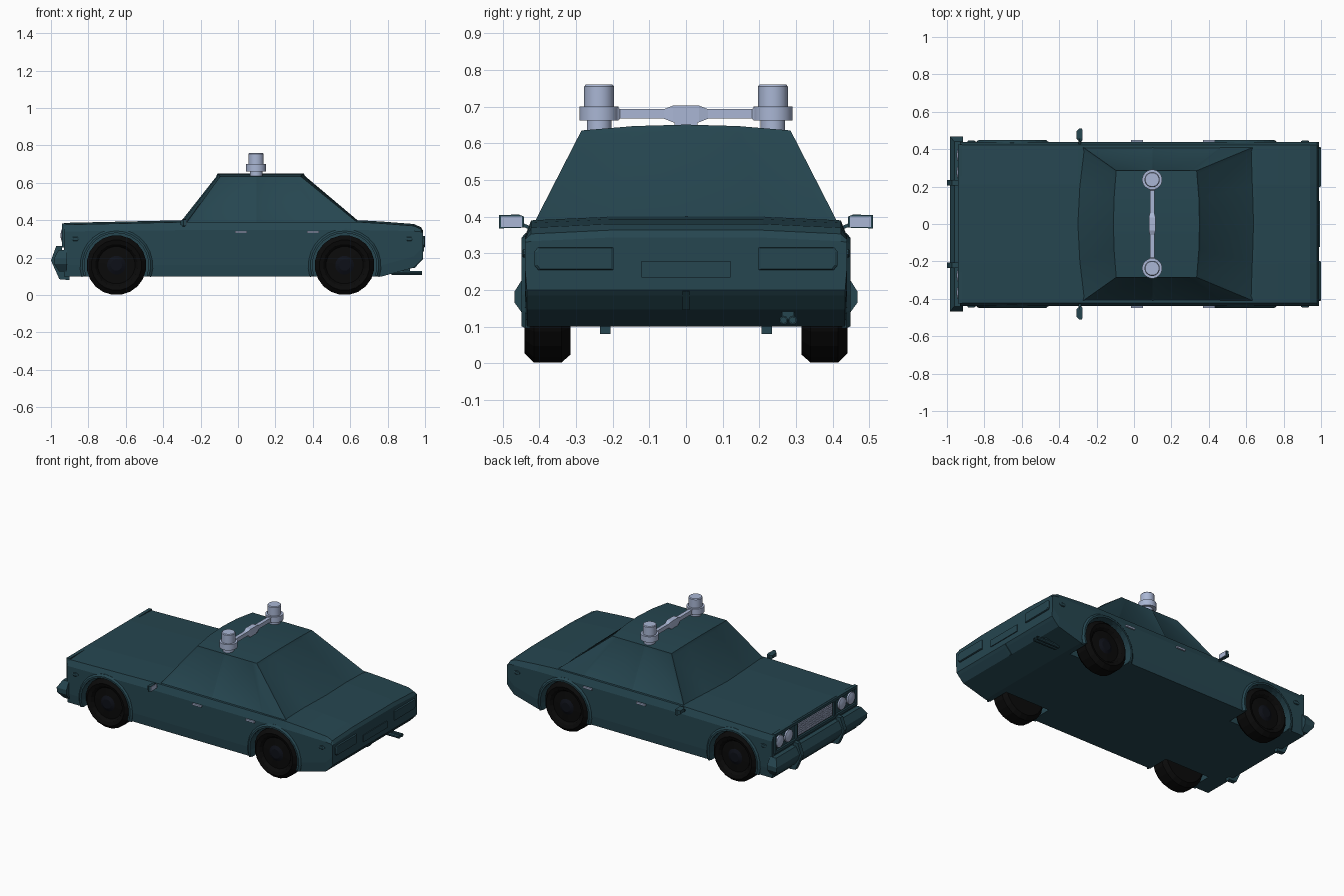
import bpy, bmesh, math
from mathutils import Vector, Matrix

if "Cube" in bpy.data.objects:
    bpy.data.objects.remove(bpy.data.objects["Cube"])


def material(name, rgb):
    m = bpy.data.materials.new(name)
    m.diffuse_color = (*rgb, 1)
    m.use_nodes = True
    m.node_tree.nodes["Principled BSDF"].inputs["Base Color"].default_value = m.diffuse_color
    return m


TEAL = material("dark teal paint", (0.019, 0.061, 0.080))
PALE = material("pale blue grey", (0.40, 0.47, 0.66))
BLACK = material("tyre black", (0.003, 0.003, 0.003))
HUB = material("hub dark navy", (0.004, 0.005, 0.009))


def finish(bm, name, mats, smooth=False):
    bmesh.ops.remove_doubles(bm, verts=bm.verts, dist=1e-5)
    bmesh.ops.recalc_face_normals(bm, faces=bm.faces)
    me = bpy.data.meshes.new(name)
    bm.to_mesh(me)
    bm.free()
    ob = bpy.data.objects.new(name, me)
    bpy.context.collection.objects.link(ob)
    for m in mats if isinstance(mats, list) else [mats]:
        me.materials.append(m)
    if smooth:
        bpy.ops.object.select_all(action='DESELECT')
        ob.select_set(True)
        bpy.context.view_layer.objects.active = ob
        bpy.ops.object.shade_smooth_by_angle(angle=math.radians(35))
    return ob


def loft(bm, rings, cap=True):
    """Skin closed rings of equal length."""
    vr = [[bm.verts.new(p) for p in r] for r in rings]
    n = len(vr[0])
    for a, b in zip(vr, vr[1:]):
        for i in range(n):
            bm.faces.new((a[i], a[(i + 1) % n], b[(i + 1) % n], b[i]))
    if cap:
        bm.faces.new(vr[0])
        bm.faces.new(vr[-1])


def box(name, x, y, z, mat):
    bm = bmesh.new()
    loft(bm, [[(x[0], y[0], h), (x[1], y[0], h), (x[1], y[1], h), (x[0], y[1], h)] for h in z])
    return finish(bm, name, mat)


def lathe(bm, profile, centre, axis, segs=20, squash=(1, 1)):
    """Revolve (radius, offset) pairs about an axis through centre."""
    rings = []
    for r, h in profile:
        ring = []
        for i in range(segs):
            a = math.tau * (i + 0.5) / segs
            u, v = r * math.cos(a) * squash[0], r * math.sin(a) * squash[1]
            p = {'X': (h, u, v), 'Y': (u, h, v), 'Z': (u, v, h)}[axis]
            ring.append(Vector(centre) + Vector(p))
        rings.append(ring)
    loft(bm, rings)


AXLES = (-0.65, 0.57)
W = 0.439

# Lower body: cross-sections (x, bottom, shoulder, top) along the length
bm = bmesh.new()
rings = []
for x, zb, zs, zt in [(-0.93, 0.10, 0.340, 0.388), (-0.30, 0.10, 0.347, 0.402),
                      (0.65, 0.10, 0.347, 0.402), (0.77, 0.10, 0.346, 0.395),
                      (0.94, 0.147, 0.342, 0.382), (0.978, 0.185, 0.338, 0.365),
                      (0.99, 0.20, 0.330, 0.345)]:
    half = [(W - 0.005, zb), (W, zb + 0.06), (W, zs), (W - 0.017, zt - 0.012), (0.21, zt - 0.002)]
    rings.append([(x, y, z) for y, z in half] + [(x, -y, z) for y, z in reversed(half)])
loft(bm, rings)
body = finish(bm, "body", TEAL)

# Wheel wells cut out of the body
bm = bmesh.new()
for x in AXLES:
    for s in (1, -1):
        lathe(bm, [(0.174, 0.29 * s), (0.174, 0.6 * s)], (x, 0, 0.16), 'Y', 28)
cutter = finish(bm, "wheel_well_cutter", TEAL)
cutter.hide_render = True
mod = body.modifiers.new("wells", 'BOOLEAN')
mod.operation, mod.solver, mod.object = 'DIFFERENCE', 'EXACT', cutter
bpy.context.view_layer.objects.active = body
body.select_set(True)
bpy.ops.object.modifier_apply(modifier="wells")
bpy.data.objects.remove(cutter)

# Cabin with inset windows
bm = bmesh.new()
T = (-1, -0.5, 0, 0.5, 1)


def row(x, bow, w, z, crown):
    return [bm.verts.new((x + bow * (1 - t * t), w * t, z + crown * (1 - t * t))) for t in T]


rows = [row(-0.275, -0.035, 0.412, 0.387, 0.01), row(-0.095, -0.015, 0.285, 0.635, 0.016),
        row(0.335, 0.015, 0.285, 0.635, 0.016), row(0.64, 0.012, 0.412, 0.387, 0.01)]
strips = [[bm.faces.new((a[i], a[i + 1], b[i + 1], b[i])) for i in range(4)]
          for a, b in zip(rows, rows[1:])]
panes = []
for i, s in ((0, -1), (-1, 1)):
    low = [rows[0][i]] + [bm.verts.new((x, 0.412 * s, 0.387)) for x in (0.10, 0.47)] + [rows[3][i]]
    top = [rows[1][i]] + [bm.verts.new((x, 0.285 * s, 0.635)) for x in (0.10, 0.30)] + [rows[2][i]]
    side = [bm.faces.new((low[k], low[k + 1], top[k + 1], top[k])) for k in range(3)]
    panes += side[:2]
bmesh.ops.recalc_face_normals(bm, faces=bm.faces)
for strip in (strips[0], strips[2]):
    bmesh.ops.inset_region(bm, faces=strip, thickness=0.02, depth=-0.006, use_even_offset=True)
bmesh.ops.inset_individual(bm, faces=panes, thickness=0.014, depth=-0.006, use_even_offset=True)
finish(bm, "cabin", TEAL, True)

# Wheels: tyre, dished rim and hub
TYRE = [(0, 0.428), (0.03, 0.428), (0.05, 0.418), (0.10, 0.414), (0.113, 0.432), (0.135, 0.44),
        (0.16, 0.415), (0.16, 0.34), (0.138, 0.315), (0, 0.315)]
for end, x in zip(("front", "rear"), AXLES):
    for side, s in (("left", -1), ("right", 1)):
        bm = bmesh.new()
        lathe(bm, [(r, y * s) for r, y in TYRE], (x, 0, 0.16), 'Y', 20)
        for f in bm.faces:
            c = f.calc_center_median()
            f.material_index = int(math.hypot(c.x - x, c.z - 0.16) < 0.05 and abs(c.y) > 0.4)
        finish(bm, f"{end}_{side}_wheel", [BLACK, HUB])
        # Arch flare above each wheel
        bm = bmesh.new()
        arc = []
        for k in range(17):
            a = math.radians(-19 + 218 * k / 16)
            arc.append([(x + r * math.cos(a), y * s, 0.16 + r * math.sin(a))
                        for r, y in ((0.172, 0.425), (0.172, 0.448), (0.183, 0.448), (0.196, 0.437), (0.196, 0.425))])
        loft(bm, arc)
        finish(bm, f"{end}_{side}_arch", TEAL)

# Side details: handles, markers, mirrors
for side, s in (("left", -1), ("right", 1)):
    for n, x in enumerate((0.015, 0.40)):
        box(f"{side}_door_handle_{n}", (x - 0.032, x + 0.032), sorted((0.436 * s, 0.449 * s)), (0.331, 0.342), PALE)
    for n, x in enumerate((-0.87, 0.915)):
        bm = bmesh.new()
        lathe(bm, [(0.022, 0.43 * s), (0.022, 0.443 * s), (0.016, 0.446 * s)], (x, 0, 0.30), 'Y', 12, (1, 0.55))
        finish(bm, f"{side}_side_marker_{n}", TEAL)
    # Tapered mirror shell with glass facing the rear
    bm = bmesh.new()
    loft(bm, [[(x, s * (0.476 + dy * k), 0.386 + dz * k) for dy, dz in
               ((-0.034, -0.016), (0.034, -0.018), (0.034, 0.018), (-0.02, 0.02), (-0.034, 0.014))]
              for x, k in ((-0.307, 0.6), (-0.292, 1), (-0.278, 1))])
    finish(bm, f"{side}_mirror", TEAL)
    box(f"{side}_mirror_glass", (-0.279, -0.275), sorted((0.447 * s, 0.505 * s)), (0.372, 0.401), PALE)
    bm = bmesh.new()
    loft(bm, [[(-0.29 + a, y * s, z + b) for a, b in ((-.006, -.005), (.006, -.005), (.006, .005), (-.006, .005))]
              for y, z in ((0.40, 0.358), (0.45, 0.38))])
    finish(bm, f"{side}_mirror_stalk", TEAL)

# Front face: surround, grille slats, twin headlights
for n, (y, z) in enumerate([((-.425, .425), (.366, .384)), ((-.425, .425), (.255, .272)),
                            ((-.425, -.412), (.272, .366)), ((.412, .425), (.272, .366)),
                            ((-.20, -.19), (.272, .366)), ((.19, .20), (.272, .366))]):
    box(f"front_surround_{n}", (-0.942, -0.92), y, z, TEAL)
for n in range(6):
    z = 0.281 + n * 0.0145
    box(f"grille_slat_{n}", (-0.937, -0.925), (-0.176, 0.176), (z, z + 0.009), PALE)
for n in range(11):
    y = -0.175 + n * 0.035
    box(f"grille_bar_{n}", (-0.936, -0.925), (y - 0.003, y + 0.003), (0.281, 0.362), PALE)
for n, y in enumerate((-0.368, -0.276, 0.276, 0.368)):
    bm = bmesh.new()
    lathe(bm, [(0.039, -0.925), (0.039, -0.94), (0.02, -0.947), (0, -0.949)], (0, y, 0.319), 'X', 16)
    finish(bm, f"headlight_{n}", PALE, True)

# Front bumper, swollen along its middle, with two over-riders
bm = bmesh.new()
loft(bm, [[(-0.915, -y, z), (x, -y, z), (x, y, z), (-0.915, y, z)] for x, y, z in
          ((-0.955, 0.438, 0.125), (-0.982, 0.467, 0.165), (-0.985, 0.468, 0.195), (-0.96, 0.44, 0.24))])
finish(bm, "front_bumper", TEAL)
for side, y in (("left", -0.22), ("right", 0.22)):
    bm = bmesh.new()
    loft(bm, [[(x, y + d, z) for x, z in ((-0.90, 0.08), (-0.955, 0.085), (-1.0, 0.185), (-0.972, 0.262),
                                          (-0.94, 0.262), (-0.94, 0.13), (-0.90, 0.12))] for d in (-0.014, 0.014)])
    finish(bm, f"{side}_bumper_guard", TEAL)

# Rear face: tail lamps, plate holder, lower rib and twin exhaust
for side, s in (("left", -1), ("right", 1)):
    bm = bmesh.new()
    loft(bm, [[(x, s * (0.305 + dy * k), 0.285 + dz * k) for dy, dz in
               ((-.107, -.03), (.098, -.03), (.108, -.018), (.108, .02), (.1, .031), (-.107, .031))]
              for x, k in ((0.98, 1), (0.996, 1), (1.0, 0.94))])
    finish(bm, f"{side}_tail_lamp", TEAL)
box("number_plate", (0.985, 0.995), (-0.122, 0.122), (0.234, 0.279), TEAL)
bm = bmesh.new()
loft(bm, [[(x, y, z) for x, z in ((0.93, 0.147), (0.945, 0.145), (0.992, 0.196), (0.98, 0.20))]
          for y in (-0.01, 0.01)])
finish(bm, "rear_rib", TEAL)
for n, y in enumerate((0.266, 0.291)):
    bm = bmesh.new()
    lathe(bm, [(0.012, 0.82), (0.012, 0.985), (0.008, 0.985), (0.008, 0.95)], (0, y, 0.118), 'X', 10)
    finish(bm, f"exhaust_pipe_{n}", TEAL, True)
box("exhaust_hanger", (0.88, 0.92), (0.262, 0.295), (0.118, 0.15), TEAL)

# Roof beacons joined by a crossbar
for side, y in (("left", -0.237), ("right", 0.237)):
    bm = bmesh.new()
    lathe(bm, [(0.034, 0.62), (0.034, 0.662), (0.054, 0.662), (0.054, 0.70), (0.041, 0.70),
               (0.041, 0.755), (0.037, 0.76), (0, 0.76)], (0.097, y, 0), 'Z', 20)
    finish(bm, f"{side}_beacon", PALE, True)
bm = bmesh.new()
loft(bm, [[(0.097 + a * w, y, 0.68 + b * h) for a, b in ((-1, -1), (1, -1), (1, 1), (-1, 1))]
          for y, w, h in ((-0.2, .018, .018), (-0.187, .018, .018), (-0.18, .012, .013), (-0.06, .012, .013),
                          (-0.035, .018, .023), (0.035, .018, .023), (0.06, .012, .013), (0.18, .012, .013),
                          (0.187, .018, .018), (0.2, .018, .018))])
finish(bm, "beacon_crossbar", PALE)
box("crossbar_foot", (0.082, 0.112), (-0.032, 0.032), (0.64, 0.665), PALE)
